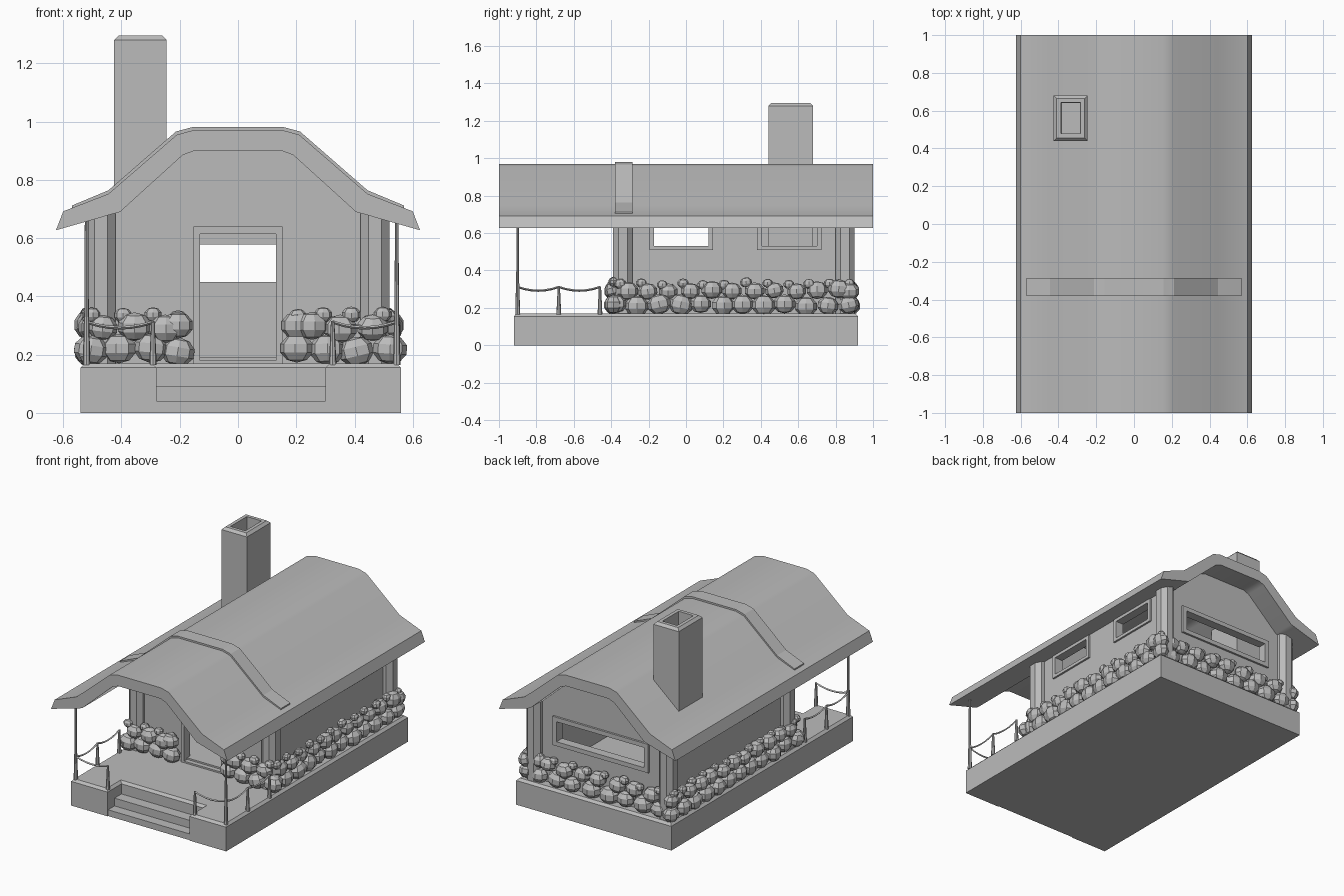
import bpy, bmesh, math, random
from mathutils import Vector, Matrix

random.seed(4)
cube = bpy.data.objects.get("Cube")
if cube:
    bpy.data.objects.remove(cube, do_unlink=True)

GREY = (0.5, 0.5, 0.5, 1)
grey = bpy.data.materials.new("plain_grey")
grey.use_nodes = True
grey.diffuse_color = GREY
grey.node_tree.nodes["Principled BSDF"].inputs["Base Color"].default_value = GREY

PLACE = {"x": lambda a, b, c: (c, a, b),
         "y": lambda a, b, c: (a, c, b),
         "z": lambda a, b, c: (a, b, c)}


def finish(name, bm):
    bmesh.ops.recalc_face_normals(bm, faces=bm.faces[:])
    mesh = bpy.data.meshes.new(name)
    bm.to_mesh(mesh)
    bm.free()
    mesh.materials.append(grey)
    obj = bpy.data.objects.new(name, mesh)
    bpy.context.scene.collection.objects.link(obj)
    return obj


def rect(a0, a1, b0, b1):
    return [(a0, b0), (a1, b0), (a1, b1), (a0, b1)]


def prism(name, axis, lo, hi, outline, holes=(), bevel=0, pick=None):
    """Extrude an outline, with optional holes, along one axis."""
    bm = bmesh.new()
    edges = []
    for loop in [outline, *holes]:
        vs = [bm.verts.new(PLACE[axis](a, b, lo)) for a, b in loop]
        if holes:
            edges += [bm.edges.new((v, vs[i - 1])) for i, v in enumerate(vs)]
        else:
            bm.faces.new(vs)
    if holes:
        bmesh.ops.triangle_fill(bm, edges=edges, use_beauty=True)
    new = bmesh.ops.extrude_face_region(bm, geom=bm.faces[:])["geom"]
    shift = Vector(PLACE[axis](0, 0, hi - lo))
    bmesh.ops.translate(bm, vec=shift, verts=[g for g in new if isinstance(g, bmesh.types.BMVert)])
    bmesh.ops.recalc_face_normals(bm, faces=bm.faces[:])
    if bevel:
        bmesh.ops.bevel(bm, geom=[e for e in bm.edges if pick(e)], offset=bevel,
                        segments=1, affect="EDGES")
    return finish(name, bm)


def box(name, x0, x1, y0, y1, z0, z1):
    return prism(name, "z", z0, z1, rect(x0, x1, y0, y1))


def mirrored(half):
    return half + [(-x, z) for x, z in reversed(half)]


def smooth(obj, angle):
    bpy.ops.object.select_all(action="DESELECT")
    obj.select_set(True)
    bpy.context.view_layer.objects.active = obj
    bpy.ops.object.shade_smooth_by_angle(angle=math.radians(angle))


# Platform with a notch for the front steps
plan = [(-0.54, -0.92), (-0.28, -0.92), (-0.28, -0.78), (0.3, -0.78), (0.3, -0.92),
        (0.56, -0.92), (0.56, 0.92), (-0.54, 0.92)]
prism("platform", "z", 0, 0.17, plan, bevel=0.015,
      pick=lambda e: min(v.co.z for v in e.verts) > 0.16)
box("lower_step", -0.29, 0.31, -0.915, -0.77, 0.0, 0.04)
box("upper_step", -0.28, 0.3, -0.85, -0.77, 0.0, 0.09)
box("house_floor", -0.45, 0.45, -0.33, 0.84, 0.16, 0.19)

# Roof shell
TOP = [(-0.625, 0.627), (-0.6, 0.692), (-0.445, 0.752), (-0.21, 0.955), (-0.155, 0.97)]
UNDER = [(-0.43, 0.683), (-0.405, 0.69), (-0.19, 0.885), (-0.15, 0.9)]
roof = prism("roof", "y", -1, 1, mirrored(TOP) + mirrored(UNDER)[::-1])
smooth(roof, 45)

# Raised strap across the roof
strap = [(-0.57, 0.712), (-0.445, 0.764), (-0.213, 0.966), (-0.157, 0.981)]
strap_low = [(x, z - 0.025) for x, z in strap]
prism("roof_strap", "y", -0.38, -0.285, mirrored(strap) + mirrored(strap_low)[::-1])

# Gable walls, cut for the doorway and the long back window
gable = [(-0.47, 0.16), (-0.47, 0.68), (-0.42, 0.695), (-0.195, 0.895), (-0.15, 0.91)]
doorway = rect(-0.13, 0.13, 0.18, 0.615)
long_window = rect(-0.31, 0.31, 0.45, 0.578)
prism("front_wall", "y", -0.345, -0.305, mirrored(gable), [doorway])
prism("back_wall", "y", 0.815, 0.855, mirrored(gable), [long_window])
prism("door_frame", "y", -0.36, -0.3, rect(-0.153, 0.153, 0.165, 0.64), [doorway])
prism("back_window_frame", "y", 0.81, 0.868, rect(-0.34, 0.34, 0.422, 0.606), [long_window])

# Side walls and their window frames
near_window = rect(-0.17, 0.12, 0.53, 0.645)
far_window = rect(0.405, 0.7, 0.53, 0.645)
for side, label, windows in ((-1, "right", [near_window]), (1, "left", [near_window, far_window])):
    prism(label + "_wall", "x", side * 0.43, side * 0.47, rect(-0.34, 0.85, 0.16, 0.69), windows)
    for i, w in enumerate(windows):
        (a0, b0), (a1, b1) = w[0], w[2]
        prism(f"{label}_window_frame_{i + 1}", "x", side * 0.425, side * 0.482,
              rect(a0 - 0.025, a1 + 0.025, b0 - 0.02, b1 + 0.02), [w])

# Chamfered corner pillars
for x in (-0.47, 0.47):
    for y in (-0.337, 0.85):
        prism("corner_pillar", "z", 0.16, 0.69, rect(x - 0.05, x + 0.05, y - 0.052, y + 0.052),
              bevel=0.028, pick=lambda e: abs(e.verts[0].co.z - e.verts[1].co.z) > 0.1)

# Chimney with a chamfered rim and an open flue
bm = bmesh.new()
box_at = Matrix.Translation((-0.335, 0.56, 0.735)) @ Matrix.Diagonal((0.18, 0.24, 1.09, 1))
bmesh.ops.create_cube(bm, size=1, matrix=box_at)
top = max(bm.faces, key=lambda f: f.calc_center_median().z)
for width, drop in ((0.016, 0.0), (0.022, 0.0), (0.002, -0.3)):
    bmesh.ops.inset_region(bm, faces=[top], thickness=width, use_even_offset=True)
    if width == 0.016:
        bmesh.ops.translate(bm, vec=(0, 0, 0.016), verts=top.verts[:])
    bmesh.ops.translate(bm, vec=(0, 0, drop), verts=top.verts[:])
finish("chimney", bm)


# Low rubble wall made of faceted stones
def stone(bm, x, y, z, along, size):
    sx, sy, sz = size * 1.2, size * 0.95, size
    if along == "y":
        sx, sy = sy, sx
    tilt = Matrix.Rotation(random.uniform(-0.25, 0.25), 4, random.choice("XYZ"))
    place = Matrix.Translation((x, y, z)) @ tilt @ Matrix.Diagonal((sx, sy, sz, 1))
    bmesh.ops.create_uvsphere(bm, u_segments=8, v_segments=5, radius=1, matrix=place)


def stone_run(bm, start, end):
    a, b = Vector(start), Vector(end)
    along = "x" if abs(b.x - a.x) > abs(b.y - a.y) else "y"
    count = max(2, round((b - a).length / 0.115))
    for z, size, shift in ((0.215, 0.052, 0), (0.295, 0.047, 0.5), (0.33, 0.026, 0.15)):
        for i in range(count + 1):
            t = min((i + shift) / count, 1)
            p = a.lerp(b, t)
            stone(bm, p.x + random.uniform(-0.008, 0.008), p.y + random.uniform(-0.008, 0.008),
                  z + random.uniform(-0.008, 0.008), along, size * random.uniform(0.9, 1.08))


bm = bmesh.new()
for x in (-0.51, 0.515):
    stone_run(bm, (x, -0.375), (x, 0.87))
    stone_run(bm, (x, -0.385), (math.copysign(0.2, x), -0.385))
stone_run(bm, (-0.43, 0.875), (0.43, 0.875))
finish("stone_wall", bm)


# Porch posts and sagging rails
def post(name, x, y, z0, z1, r0, r1):
    bm = bmesh.new()
    bmesh.ops.create_cone(bm, cap_ends=True, segments=8, radius1=r0, radius2=r1, depth=z1 - z0,
                          matrix=Matrix.Translation((x, y, (z0 + z1) / 2)))
    finish(name, bm)


def rail(name, a, b):
    """Square-section rail that dips in the middle."""
    a, b = Vector(a), Vector(b)
    side = (b - a).cross(Vector((0, 0, 1))).normalized() * 0.006
    up = Vector((0, 0, 0.006))
    bm = bmesh.new()
    rings = []
    for i in range(7):
        t = i / 6
        p = a.lerp(b, t) - Vector((0, 0, 0.08 * t * (1 - t)))
        rings.append([bm.verts.new(p + d) for d in (side, up, -side, -up)])
    for r, s in zip(rings, rings[1:]):
        for k in range(4):
            bm.faces.new((r[k - 1], r[k], s[k], s[k - 1]))
    bm.faces.new(rings[0])
    bm.faces.new(rings[-1])
    finish(name, bm)


for corner, inner in ((-0.52, -0.292), (0.545, 0.325)):
    post("roof_post_base", corner, -0.9, 0.165, 0.33, 0.013, 0.009)
    post("roof_post", corner, -0.9, 0.32, 0.67, 0.008, 0.006)
    spots = [(inner, -0.9), (corner, -0.68), (corner, -0.46)]
    for x, y in spots:
        post("rail_post", x, y, 0.165, 0.315, 0.013, 0.006)
    stops = [spots[0], (corner, -0.9), *spots[1:]]
    for p, q in zip(stops, stops[1:]):
        rail("porch_rail", (*p, 0.312), (*q, 0.312))
